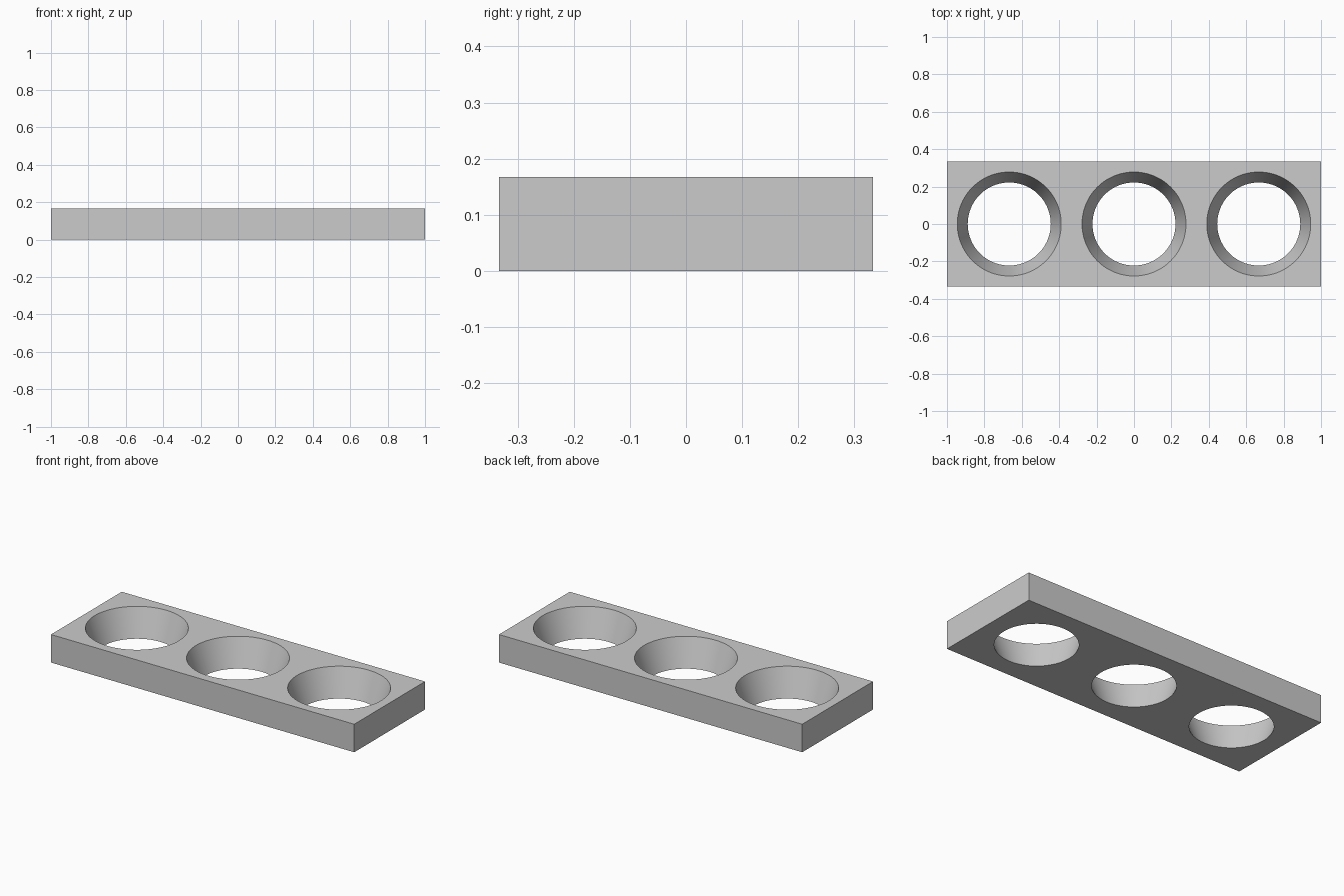
import bpy

LENGTH, DEPTH, HEIGHT = 2.0, 0.667, 0.167
BOTTOM_R, TOP_R = 0.222, 0.278
SPACING = 0.667
OVERSHOOT = 0.05

cube = bpy.data.objects.get("Cube")
if cube:
    bpy.data.objects.remove(cube, do_unlink=True)

# Plain grey material
grey = bpy.data.materials.new("plain grey")
grey.use_nodes = True
colour = (0.6, 0.6, 0.6, 1)
grey.diffuse_color = colour
grey.node_tree.nodes["Principled BSDF"].inputs["Base Color"].default_value = colour

# Rectangular block
bpy.ops.mesh.primitive_cube_add(size=1, location=(0, 0, HEIGHT / 2))
block = bpy.context.object
block.name = "holder_block"
block.scale = (LENGTH, DEPTH, HEIGHT)
bpy.ops.object.transform_apply(location=True, rotation=False, scale=True)
block.data.materials.append(grey)

# Three tapered holes, cut with cones that run past both faces
slope = (TOP_R - BOTTOM_R) / HEIGHT
for i in (-1, 0, 1):
    bpy.ops.mesh.primitive_cone_add(
        vertices=96,
        radius1=BOTTOM_R - slope * OVERSHOOT,
        radius2=TOP_R + slope * OVERSHOOT,
        depth=HEIGHT + 2 * OVERSHOOT,
        location=(i * SPACING, 0, HEIGHT / 2))
    cutter = bpy.context.object
    cutter.name = "hole_cutter"
    cutter.hide_render = True
    cutter.data.materials.append(grey)

    cut = block.modifiers.new("tapered_hole", 'BOOLEAN')
    cut.operation = 'DIFFERENCE'
    cut.solver = 'EXACT'
    cut.object = cutter
    bpy.context.view_layer.objects.active = block
    bpy.ops.object.modifier_apply(modifier=cut.name)
    bpy.data.objects.remove(cutter, do_unlink=True)

# Smooth hole walls, sharp rims and box edges
bpy.ops.object.select_all(action='DESELECT')
block.select_set(True)
bpy.context.view_layer.objects.active = block
bpy.ops.object.shade_smooth_by_angle(angle=0.5)
